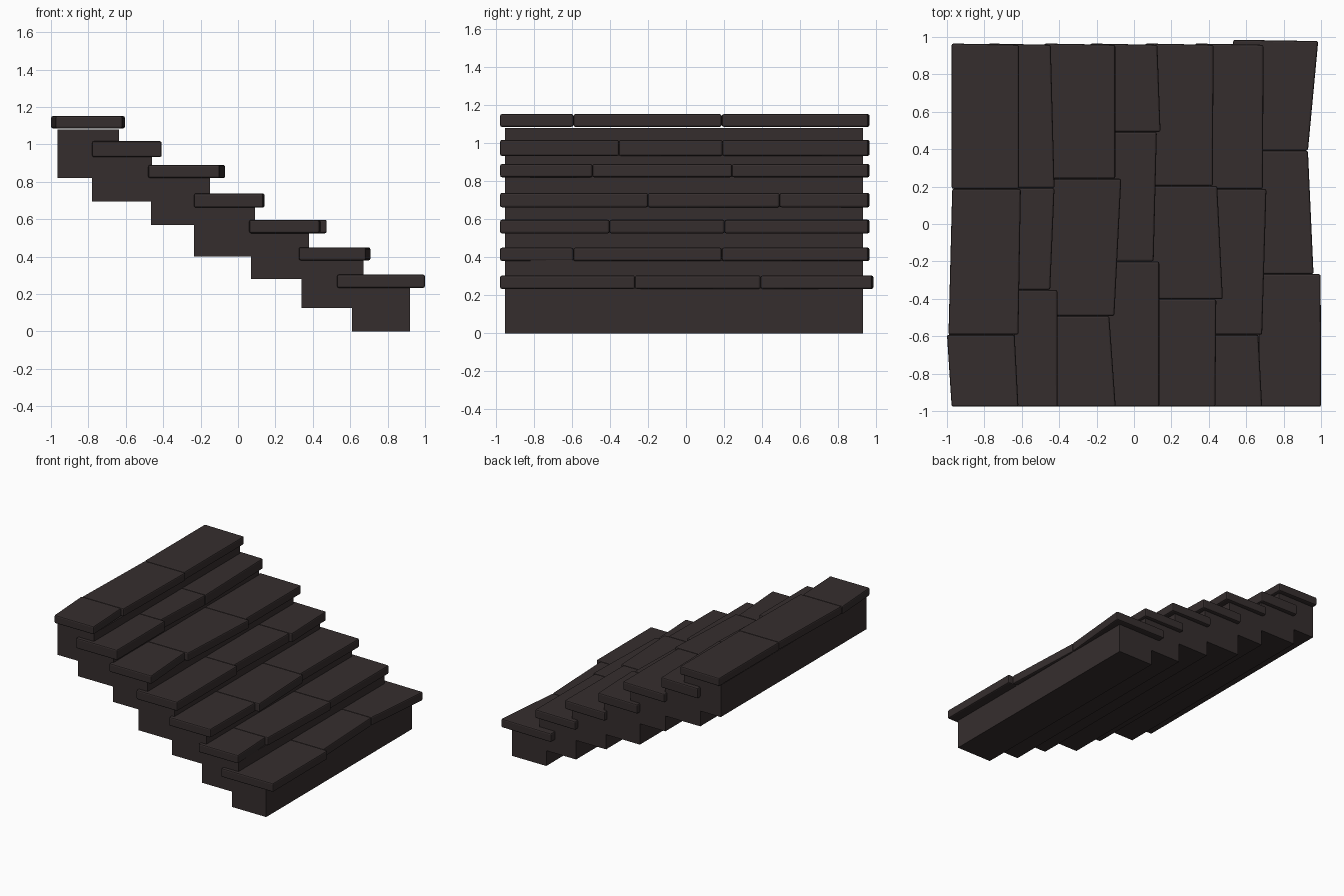
import bpy, bmesh

if "Cube" in bpy.data.objects:
    bpy.data.objects.remove(bpy.data.objects["Cube"])

stone = bpy.data.materials.new("dark brown stone")
stone.diffuse_color = (0.036, 0.027, 0.027, 1)
stone.use_nodes = True
stone.node_tree.nodes["Principled BSDF"].inputs["Base Color"].default_value = stone.diffuse_color


def prism(name, outline, z0, z1, bevel=0.0):
    """Extrude a flat plan outline from z0 to z1, optionally with rounded edges."""
    bm = bmesh.new()
    low = [bm.verts.new((x, y, z0)) for x, y in outline]
    top = [bm.verts.new((x, y, z1)) for x, y in outline]
    bm.faces.new(low[::-1])
    bm.faces.new(top)
    n = len(outline)
    for i in range(n):
        j = (i + 1) % n
        bm.faces.new((low[i], low[j], top[j], top[i]))
    if bevel:
        bmesh.ops.bevel(bm, geom=bm.edges[:], offset=bevel, segments=2,
                        profile=0.5, affect='EDGES')
    bmesh.ops.recalc_face_normals(bm, faces=bm.faces[:])
    me = bpy.data.meshes.new(name)
    bm.to_mesh(me)
    bm.free()
    me.materials.append(stone)
    ob = bpy.data.objects.new(name, me)
    bpy.context.collection.objects.link(ob)
    return ob


# Each step: riser (x0, x1, z0), slab back x, slab (z0, z1), two seams in y,
# and the front edge x at both ends of each of the three slabs
steps = [
    ((0.61, 0.92, 0.0), 0.53, (0.233, 0.304), (-0.268, 0.392),
     ((1.0, 0.998), (0.96, 0.93), (0.93, 0.985))),
    ((0.34, 0.67, 0.125), 0.325, (0.38, 0.45), (-0.592, 0.188),
     ((0.685, 0.665), (0.685, 0.708), (0.69, 0.692))),
    ((0.07, 0.38, 0.28), 0.06, (0.525, 0.597), (-0.402, 0.203),
     ((0.435, 0.44), (0.475, 0.445), (0.422, 0.425))),
    ((-0.235, 0.09, 0.40), -0.235, (0.662, 0.738), (-0.2, 0.492),
     ((0.135, 0.135), (0.105, 0.122), (0.142, 0.125))),
    ((-0.465, -0.15, 0.57), -0.48, (0.82, 0.89), (-0.492, 0.242),
     ((-0.098, -0.132), (-0.105, -0.068), (-0.1, -0.1))),
    ((-0.78, -0.46, 0.695), -0.78, (0.932, 1.017), (-0.352, 0.192),
     ((-0.408, -0.41), (-0.448, -0.425), (-0.425, -0.445))),
    ((-0.965, -0.635, 0.82), None, (1.085, 1.152), (-0.592, 0.188),
     ((-0.618, -0.638), (-0.618, -0.605), (-0.615, -0.615))),
]
# Uneven back edge of the topmost step
top_back = ((-0.975, -1.0), (-0.992, -0.972), (-0.975, -0.975))

for i, ((bx0, bx1, bz), back, (z0, z1), seams, fronts) in enumerate(steps, 1):
    # Solid riser block under the slabs
    prism(f"riser_{i}", [(bx0, -0.95), (bx1, -0.95), (bx1, 0.93), (bx0, 0.93)],
          bz, z0 + 0.005 if i < 7 else 1.08)
    # Three paving slabs side by side
    far = 0.978 if i == 1 else 0.958
    ys = (-0.977, *seams, far)
    for k in range(3):
        b0, b1 = top_back[k] if back is None else (back, back)
        f0, f1 = fronts[k]
        ya, yb = ys[k], ys[k + 1]
        prism(f"tread_slab_{i}_{k + 1}",
              [(b0, ya), (f0, ya), (f1, yb), (b1, yb + (0.007 if k == 2 else 0))],
              z0, z1, 0.01)
